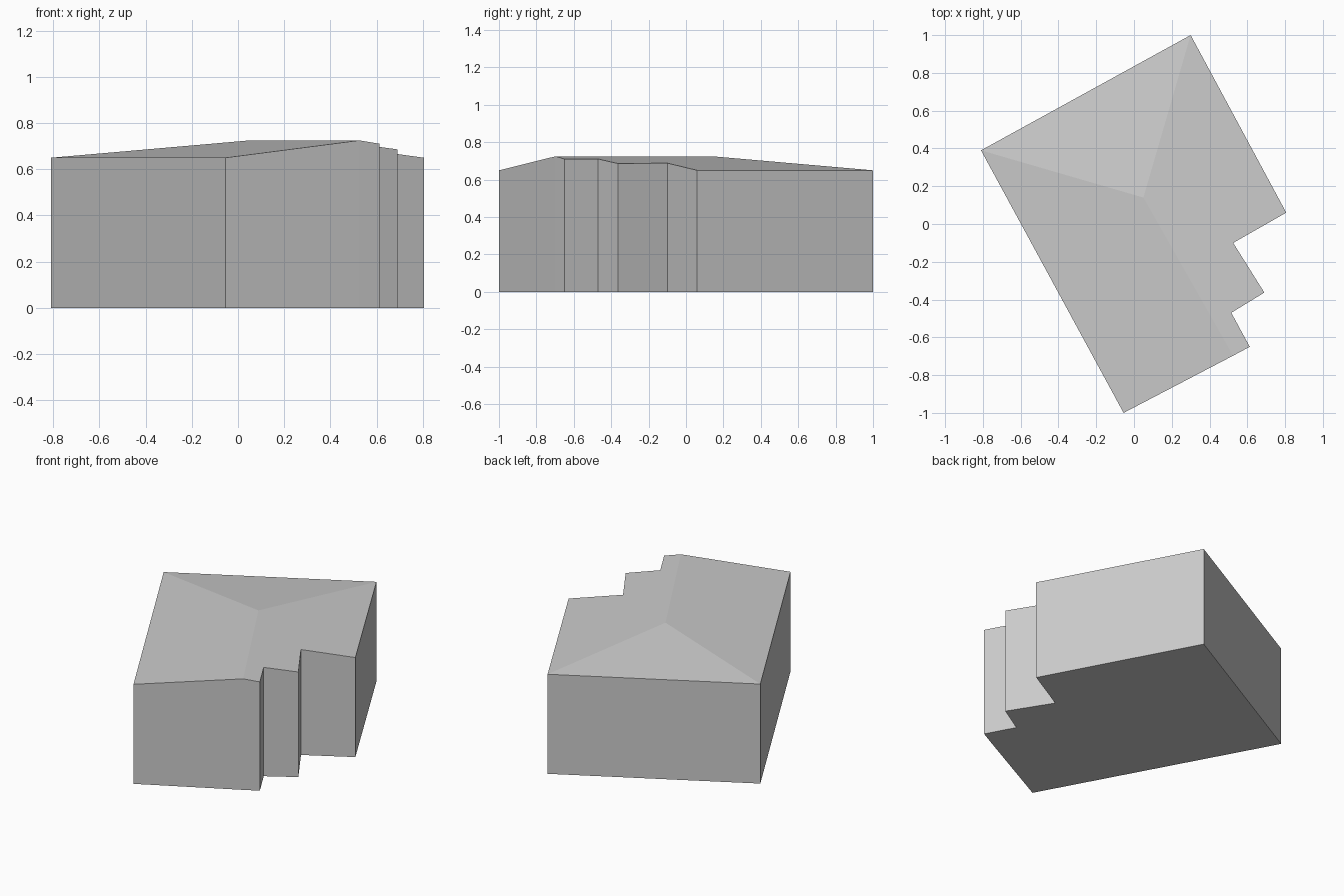
import bpy
from mathutils import Vector

cube = bpy.data.objects.get("Cube")
if cube:
    bpy.data.objects.remove(cube)

EAVE, RIDGE = 0.65, 0.725

grey = bpy.data.materials.new("plain grey")
grey.use_nodes = True
colour = (0.6, 0.6, 0.6, 1)
grey.diffuse_color = colour
grey.node_tree.nodes["Principled BSDF"].inputs["Base Color"].default_value = colour


def add_part(name, verts, faces):
    mesh = bpy.data.meshes.new(name)
    mesh.from_pydata(verts, [], faces)
    mesh.materials.append(grey)
    mesh.update()
    obj = bpy.data.objects.new(name, mesh)
    bpy.context.collection.objects.link(obj)
    return obj


# Footprint, anticlockwise from the left-hand back corner
plan = [Vector(p) for p in (
    (-0.81, 0.39), (-0.055, -1.0), (0.525, -0.697), (0.613, -0.65),
    (0.515, -0.47), (0.69, -0.363), (0.525, -0.10), (0.806, 0.06),
    (0.30, 1.0))]
hip = Vector((0.05, 0.14))
n = len(plan)

# Stepped side: top edge follows the roof slope up from the eave
eave_dir = (plan[7] - plan[8]).normalized()
inward = Vector((eave_dir.y, -eave_dir.x))
run = (hip - plan[7]).dot(inward)


def slope_height(p):
    return EAVE + (RIDGE - EAVE) * (p - plan[7]).dot(inward) / run


heights = [EAVE, EAVE, RIDGE] + [slope_height(p) for p in plan[3:]]
base = [(p.x, p.y, 0) for p in plan]
top = [(p.x, p.y, h) for p, h in zip(plan, heights)]

# Walls with floor
sides = [(i, (i + 1) % n, (i + 1) % n + n, i + n) for i in range(n)]
add_part("walls", base + top, sides + [tuple(reversed(range(n)))])

# Roof: long slope, stepped slope and hipped end
add_part("roof", top + [(hip.x, hip.y, RIDGE)],
         [(0, 1, 2, n), (2, 3, 4, 5, 6, 7, 8, n), (8, 0, n)])
